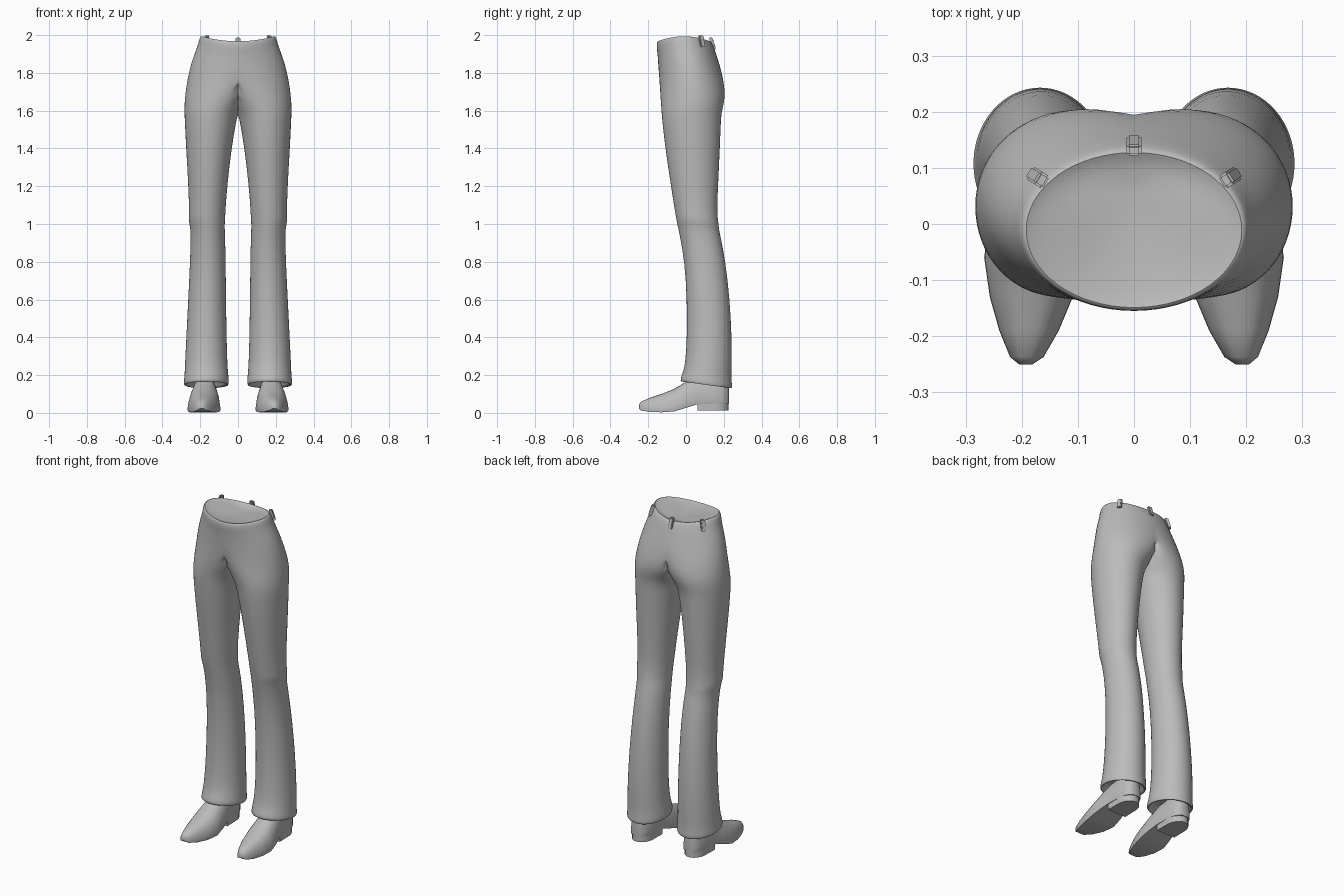
import bpy, bmesh
from math import sin, cos, pi, radians, copysign
from mathutils import Matrix, Vector

if "Cube" in bpy.data.objects:
    bpy.data.objects.remove(bpy.data.objects["Cube"])

grey = bpy.data.materials.new("plain grey")
grey.use_nodes = True
grey.diffuse_color = (0.5, 0.5, 0.5, 1)
grey.node_tree.nodes["Principled BSDF"].inputs["Base Color"].default_value = (0.5, 0.5, 0.5, 1)


def finish(name, bm, angle=40):
    bmesh.ops.remove_doubles(bm, verts=bm.verts, dist=0.0004)
    bmesh.ops.recalc_face_normals(bm, faces=bm.faces)
    mesh = bpy.data.meshes.new(name)
    bm.to_mesh(mesh)
    bm.free()
    mesh.materials.append(grey)
    ob = bpy.data.objects.new(name, mesh)
    bpy.context.collection.objects.link(ob)
    bpy.ops.object.select_all(action='DESELECT')
    ob.select_set(True)
    bpy.context.view_layer.objects.active = ob
    bpy.ops.object.shade_smooth_by_angle(angle=radians(angle))
    return ob


def loft(bm, rings, cap_start=False, cap_end=False):
    loops = [[bm.verts.new(p) for p in ring] for ring in rings]
    n = len(loops[0])
    for a, b in zip(loops, loops[1:]):
        for i in range(n):
            bm.faces.new((a[i], a[(i + 1) % n], b[(i + 1) % n], b[i]))
    if cap_start:
        bm.faces.new(loops[0])
    if cap_end:
        bm.faces.new(loops[-1])


def mirror_x(bm):
    geom = bm.verts[:] + bm.edges[:] + bm.faces[:]
    new = bmesh.ops.duplicate(bm, geom=geom)["geom"]
    bmesh.ops.scale(bm, vec=(-1, 1, 1), verts=[v for v in new if isinstance(v, bmesh.types.BMVert)])
    bmesh.ops.reverse_faces(bm, faces=[f for f in new if isinstance(f, bmesh.types.BMFace)])


def half_ring(z, x_in, x_out, y_front, y_back, dip=0, tilt=0, n=32):
    """Ellipse cut off at the centre plane; dip lowers front and back, tilt raises the front."""
    cx, rx = (x_in + x_out) / 2, (x_out - x_in) / 2
    cy, ry = (y_front + y_back) / 2, (y_back - y_front) / 2
    ring = []
    for i in range(n):
        a = 2 * pi * i / n
        x = cx + rx * cos(a)
        ring.append((x if x > 1e-5 else 0, cy + ry * sin(a),
                     z - dip * sin(a) ** 2 - tilt * sin(a)))
    return ring


# Trousers: waist, hips, thigh, knee, shin, hem (z, inner x, outer x, front y, back y, dip, tilt)
sections = [
    (1.985, -.185, .185, -.142, .12, .025),
    (1.997, -.193, .193, -.15, .128, .027),
    (1.99, -.203, .203, -.156, .137, .027),
    (1.95, -.213, .213, -.156, .152, .025),
    (1.925, -.222, .222, -.152, .157, .015),
    (1.85, -.25, .25, -.148, .177),
    (1.77, -.2, .268, -.142, .198),
    (1.69, -.11, .28, -.137, .209),
    (1.635, -.045, .284, -.133, .2),
    (1.59, -.008, .284, -.13, .189),
    (1.54, .01, .282, -.126, .185),
    (1.4, .034, .275, -.11, .18),
    (1.2, .057, .263, -.08, .17),
    (1.06, .067, .259, -.058, .164),
    (1.02, .068, .263, -.052, .172, 0, .01),
    (.99, .071, .254, -.048, .174, 0, .015),
    (.94, .068, .25, -.033, .182),
    (.8, .065, .254, -.008, .21),
    (.6, .063, .264, .005, .232),
    (.4, .06, .274, .005, .243),
    (.26, .056, .281, -.004, .242),
    (.2, .051, .283, -.018, .24, 0, .012),
    (.16, .047, .288, -.031, .245, 0, .018),
    (.145, .05, .286, -.028, .243, 0, .018),
    (.15, .065, .27, -.01, .225, 0, .018),
    (.2, .075, .26, .0, .215),
]
bm = bmesh.new()
rings = [half_ring(*s) for s in sections]
waist_pole = [(0, .06, 1.945)] * len(rings[0])
loft(bm, [waist_pole] + rings, cap_end=True)
inside = [f for f in bm.faces if all(abs(v.co.x) < 1e-5 for v in f.verts)]
bmesh.ops.delete(bm, geom=inside, context='FACES')
mirror_x(bm)
trousers = finish("trousers", bm, 60)
sub = trousers.modifiers.new("smooth cloth", 'SUBSURF')
sub.levels = sub.render_levels = 1

# Belt loops: one at the back, one on each side
for name, x, y, turn in (("back", 0, .14, 0), ("left", .172, .083, -58), ("right", -.172, .083, 58)):
    bm = bmesh.new()
    bmesh.ops.create_cube(bm, size=1)
    bmesh.ops.scale(bm, vec=(.026, .02, .062), verts=bm.verts)
    for v in bm.verts:
        v.co.y -= .3 * v.co.z
    bmesh.ops.bevel(bm, geom=bm.edges[:], offset=.004, segments=2, affect='EDGES')
    bmesh.ops.rotate(bm, cent=(0, 0, 0), matrix=Matrix.Rotation(radians(turn), 3, 'Z'), verts=bm.verts)
    bmesh.ops.translate(bm, vec=(x, y, 1.956 if x == 0 else 1.967), verts=bm.verts)
    finish(name + "_belt_loop", bm)

# Shoe uppers: stations from toe to heel (y, centre x, half width, sole z, top z)
stations = [
    (-.25, .193, .012, .022, .045),
    (-.237, .191, .03, .012, .06),
    (-.19, .187, .053, .005, .08),
    (-.13, .183, .074, .003, .1),
    (-.06, .18, .087, .008, .128),
    (0, .178, .081, .027, .165),
    (.06, .176, .068, .045, .2),
    (.13, .176, .064, .048, .21),
    (.19, .176, .056, .048, .205),
    (.218, .176, .04, .048, .19),
    (.228, .176, .02, .05, .15),
]


def shoe_section(y, cx, w, zb, zt, n=16):
    ring = []
    for i in range(n + 1):
        a = pi * i / n
        c = cos(a)
        ring.append((cx + w * copysign(abs(c) ** .8, c), y, zb + .008 + (zt - zb - .008) * sin(a)))
    ring += [(cx - w * .97, y, zb), (cx, y, zb), (cx + w * .97, y, zb)]
    return ring


for side, s in (("left", 1), ("right", -1)):
    bm = bmesh.new()
    loft(bm, [shoe_section(*st) for st in stations], True, True)
    bmesh.ops.scale(bm, vec=(s, 1, 1), verts=bm.verts)
    finish(side + "_shoe", bm, 50)

    # Heel block: straight front edge, round back
    outline = [(-.062, .06)] + [(-.06 * cos(pi * i / 12), .15 + .076 * sin(pi * i / 12))
                                for i in range(13)] + [(.062, .06)]
    bm = bmesh.new()
    loft(bm, [[(s * (.176 + x), y, z) for x, y in outline] for z in (.012, .06)], True, True)
    finish(side + "_heel", bm)
